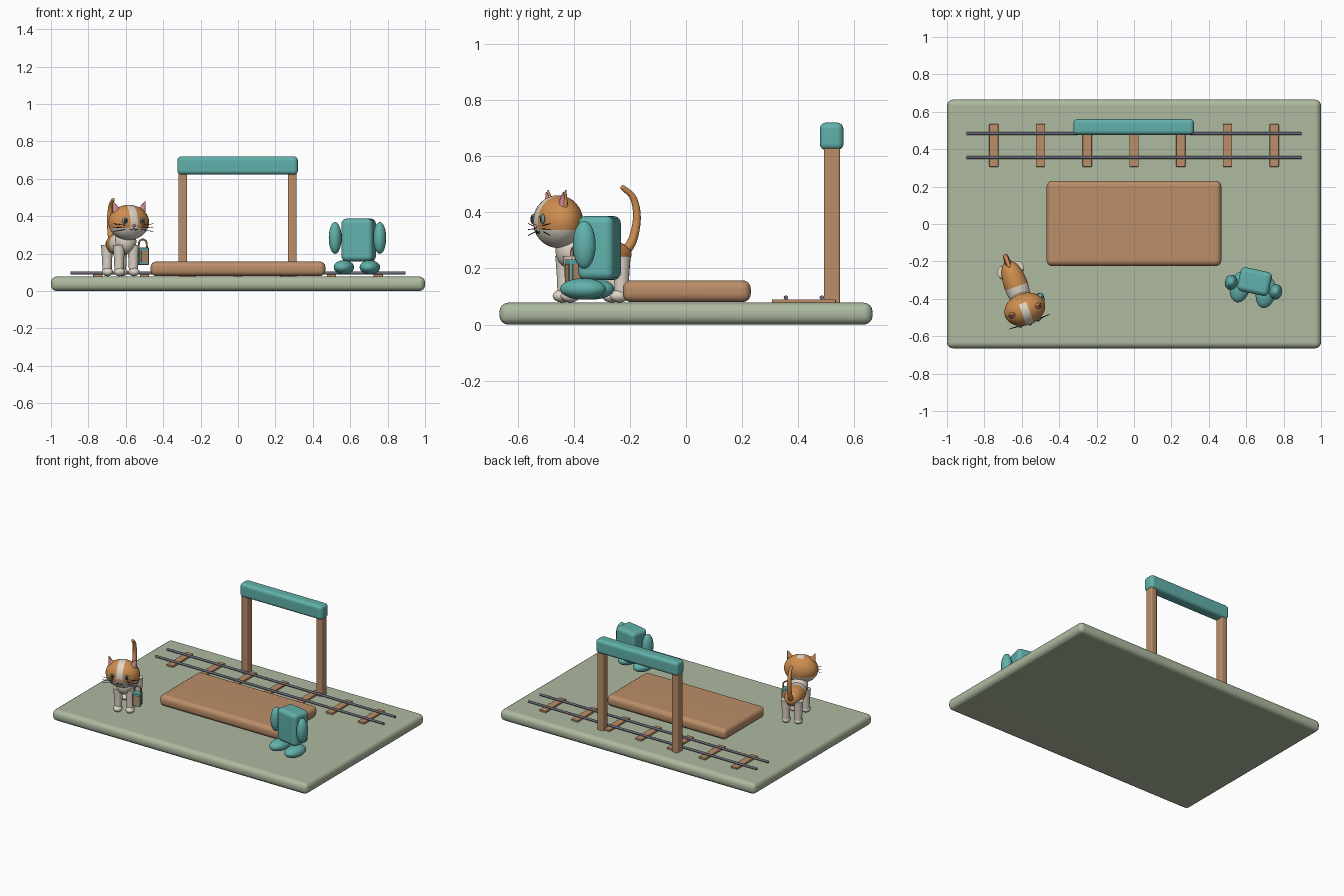
import bpy, bmesh, math
from mathutils import Matrix, Vector

if "Cube" in bpy.data.objects:
    bpy.data.objects.remove(bpy.data.objects["Cube"])


def material(name, rgb):
    m = bpy.data.materials.new(name)
    m.use_nodes = True
    m.diffuse_color = (*rgb, 1)
    m.node_tree.nodes["Principled BSDF"].inputs["Base Color"].default_value = (*rgb, 1)
    return m


SAGE = material("sage green", (0.42, 0.49, 0.35))
WOOD = material("warm wood", (0.50, 0.27, 0.14))
TEAL = material("teal", (0.12, 0.44, 0.41))
STEEL = material("rail grey", (0.14, 0.14, 0.18))
ORANGE = material("ginger fur", (0.62, 0.27, 0.08))
CREAM = material("cream fur", (0.74, 0.67, 0.58))
PINK = material("pink", (0.68, 0.26, 0.32))
DARK = material("near black", (0.03, 0.03, 0.035))
IRIS = material("grey green iris", (0.20, 0.33, 0.30))

WORLD = Matrix.Identity(4)
PACK = Matrix.Translation((0.645, -0.308, 0)) @ Matrix.Rotation(math.radians(-12), 4, "Z")
CAT = Matrix.Translation((-0.63, -0.33, 0)) @ Matrix.Rotation(math.radians(20), 4, "Z")


def finish(name, bm, mats, frame=WORLD):
    bm.transform(frame)
    bmesh.ops.recalc_face_normals(bm, faces=bm.faces)
    mesh = bpy.data.meshes.new(name)
    bm.to_mesh(mesh)
    bm.free()
    obj = bpy.data.objects.new(name, mesh)
    bpy.context.collection.objects.link(obj)
    for m in mats:
        mesh.materials.append(m)
    for o in bpy.context.selected_objects:
        o.select_set(False)
    obj.select_set(True)
    bpy.context.view_layer.objects.active = obj
    bpy.ops.object.shade_smooth_by_angle(angle=math.radians(40))
    return obj


def box(name, center, size, bevel, mat, frame=WORLD):
    bm = bmesh.new()
    bmesh.ops.create_cube(bm, size=1)
    bm.transform(Matrix.Translation(center) @ Matrix.Diagonal((*size, 1)))
    if bevel:
        bmesh.ops.bevel(bm, geom=bm.edges[:], offset=bevel, segments=4,
                        profile=0.5, affect="EDGES")
    obj = finish(name, bm, [mat], frame)
    obj.modifiers.new("even shading", "WEIGHTED_NORMAL").keep_sharp = True
    return obj


def ball(name, center, radii, mats, frame=WORLD, cuts=(), rule=None):
    """Ellipsoid, sliced along the given planes so colour borders stay crisp."""
    bm = bmesh.new()
    bmesh.ops.create_uvsphere(bm, u_segments=32, v_segments=20, radius=1)
    bm.transform(Matrix.Translation(center) @ Matrix.Diagonal((*radii, 1)))
    for point, normal in cuts:
        bmesh.ops.bisect_plane(bm, geom=bm.verts[:] + bm.edges[:] + bm.faces[:],
                               plane_co=point, plane_no=normal)
    if rule:
        for f in bm.faces:
            f.material_index = rule(f.calc_center_median())
    return finish(name, bm, mats, frame)


def tube(name, points, radii, mat, frame=WORLD, sides=12, steps=6):
    """Round tube through the points, with interpolated radii."""
    pts = [Vector(p) for p in points]
    path = []
    for i in range(len(pts) - 1):
        a, b, c, d = (pts[max(0, min(len(pts) - 1, i + k))] for k in (-1, 0, 1, 2))
        n = steps if len(pts) > 2 else 1
        for s in range(n + (i == len(pts) - 2)):
            t = s / n
            p = 0.5 * (2 * b + (c - a) * t + (2 * a - 5 * b + 4 * c - d) * t ** 2
                       + (3 * b - a - 3 * c + d) * t ** 3)
            path.append((p, radii[i] * (1 - t) + radii[i + 1] * t))
    bm = bmesh.new()
    rings = []
    for i, (p, r) in enumerate(path):
        along = path[min(i + 1, len(path) - 1)][0] - path[max(i - 1, 0)][0]
        side = along.cross(Vector((0.9, 0.1, 0.3))).normalized()
        up = along.cross(side).normalized()
        rings.append([bm.verts.new(p + r * (side * math.cos(k * math.tau / sides)
                      + up * math.sin(k * math.tau / sides))) for k in range(sides)])
    for lo, hi in zip(rings, rings[1:]):
        for k in range(sides):
            j = (k + 1) % sides
            bm.faces.new((lo[k], lo[j], hi[j], hi[k]))
    bm.faces.new(rings[0])
    bm.faces.new(rings[-1])
    return finish(name, bm, [mat], frame)


# Ground and platform
box("ground_slab", (0, 0, 0.039), (2, 1.33, 0.078), 0.032, SAGE)
box("platform", (0, 0.003, 0.119), (0.934, 0.456, 0.078), 0.03, WOOD)

# Railway track
for i in range(7):
    box(f"sleeper_{i + 1}", (-0.75 + i * 0.25, 0.42, 0.082), (0.05, 0.228, 0.016), 0.003, WOOD)
for label, y in (("front", 0.356), ("back", 0.484)):
    tube(f"{label}_rail", [(-0.895, y, 0.096), (0.895, y, 0.096)], [0.008] * 2, STEEL)

# Gateway
for label, x in (("right", -0.295), ("left", 0.29)):
    box(f"{label}_gate_post", (x, 0.52, 0.36), (0.046, 0.058, 0.58), 0.007, WOOD)
box("gate_beam", (-0.002, 0.519, 0.671), (0.645, 0.084, 0.098), 0.022, TEAL)

# Backpack figure
box("pack_body", (0, 0, 0.273), (0.172, 0.13, 0.228), 0.027, TEAL, PACK)
for label, s in (("left", 1), ("right", -1)):
    ball(f"{label}_pack_arm", (s * 0.122, -0.03, 0.284), (0.034, 0.041, 0.085), [TEAL], PACK)
    ball(f"{label}_pack_foot", (s * 0.071, -0.045, 0.127), (0.053, 0.083, 0.038), [TEAL], PACK)

# Cat body and neck
ball("cat_body", (0, 0.005, 0.25), (0.064, 0.138, 0.06), [ORANGE, CREAM], CAT,
     [((0, -0.005, 0), (0, 1, 0)), ((0, 0, 0.218), (0, 0, 1))],
     lambda c: int(c.y < -0.005 or c.z < 0.218))
ball("cat_chest", (0, -0.085, 0.265), (0.058, 0.055, 0.065), [CREAM], CAT)

# Cat legs and paws
for row, y in (("front", -0.095), ("back", 0.092)):
    for label, s in (("left", 1), ("right", -1)):
        x = s * 0.041
        tube(f"cat_{row}_{label}_leg", [(x, y, 0.245), (x, y, 0.17), (x, y, 0.1)],
             [0.033, 0.027, 0.024], CREAM, CAT, 16)
        ball(f"cat_{row}_{label}_paw", (x, y - 0.008, 0.102), (0.029, 0.035, 0.023), [CREAM], CAT)

# Cat tail
tube("cat_tail", [(0, 0.115, 0.255), (0, 0.148, 0.3), (0, 0.165, 0.38), (0, 0.152, 0.45),
                  (0, 0.112, 0.488)], [0.02, 0.016, 0.014, 0.012, 0.009], ORANGE, CAT, 16)
ball("cat_tail_tip", (0, 0.112, 0.488), (0.009, 0.009, 0.009), [ORANGE], CAT)

# Cat head with pale blaze and muzzle
HEAD, SIZE = Vector((0, -0.134, 0.367)), Vector((0.112, 0.086, 0.094))
ball("cat_head", HEAD, SIZE, [ORANGE, CREAM], CAT,
     [((0.021, 0, 0), (1, 0, 0)), ((-0.021, 0, 0), (1, 0, 0)),
      ((0, 0, 0.338), (0, 0, 1)), ((0, -0.1, 0), (0, 1, 0))],
     lambda c: int(c.z < 0.338 or (abs(c.x) < 0.021 and c.y < -0.1)))


def on_face(x, z, lift=0.0):
    k = 1 - (x / SIZE.x) ** 2 - ((z - HEAD.z) / SIZE.z) ** 2
    return Vector((x, HEAD.y - SIZE.y * math.sqrt(max(k, 0)) - lift, z))


def ear(name, s, mat, scale, shift):
    """Flattened cone leaning outwards."""
    bm = bmesh.new()
    bmesh.ops.create_cone(bm, segments=16, radius1=0.034 * scale, radius2=0.003,
                          depth=0.08 * scale, cap_ends=True)
    lean = Matrix.Rotation(s * math.radians(22), 4, "Y")
    bm.transform(Matrix.Translation((s * 0.077, -0.138 + shift, 0.442)) @ lean
                 @ Matrix.Diagonal((1, 0.55, 1, 1)))
    finish(name, bm, [mat], CAT)


# Cat face
for label, s in (("left", 1), ("right", -1)):
    ear(f"{label}_ear", s, ORANGE, 1, 0)
    ear(f"{label}_inner_ear", s, PINK, 0.82, -0.008)
    ball(f"{label}_eye", on_face(s * 0.05, 0.376), (0.016, 0.007, 0.018), [IRIS], CAT)
    ball(f"{label}_pupil", on_face(s * 0.049, 0.376, 0.005), (0.008, 0.004, 0.013), [DARK], CAT)
    ball(f"{label}_eye_glint", on_face(s * 0.049 - 0.004, 0.382, 0.008),
         (0.003, 0.002, 0.003), [CREAM], CAT)
    tube(f"{label}_mouth_line", [on_face(0, 0.335, 0.001), on_face(s * 0.01, 0.325, 0.001),
                                 on_face(s * 0.022, 0.332, 0.001)], [0.002] * 3, DARK, CAT, 6)
    for i in range(3):
        z = 0.352 - i * 0.011
        tube(f"{label}_whisker_{i + 1}", [on_face(s * 0.045, z), (s * 0.115, -0.205, z + 0.008 - i * 0.01)],
             [0.0015] * 2, DARK, CAT, 6)
ball("cat_nose", on_face(0, 0.35), (0.01, 0.007, 0.007), [PINK], CAT)

# Hanging lunch box
LUNCH = CAT @ Matrix.Translation((0.09, -0.106, 0.186))
box("lunch_box", (0, 0, 0), (0.054, 0.05, 0.092), 0.005, TEAL, LUNCH)
for label, s in (("front", -1), ("back", 1)):
    box(f"lunch_box_{label}_panel", (0, s * 0.025, -0.002), (0.037, 0.006, 0.064), 0, WOOD, LUNCH)
    box(f"lunch_box_{label}_side_panel", (s * 0.027, 0, -0.002), (0.006, 0.03, 0.064), 0, WOOD, LUNCH)
tube("lunch_box_handle", [(0.024 * math.cos(a * math.pi / 6), 0, 0.06 + 0.03 * math.sin(a * math.pi / 6))
                          if 0 < a < 6 else (0.024 * (1 - a / 3), 0, 0.044) for a in range(7)],
     [0.005] * 7, WOOD, LUNCH)
